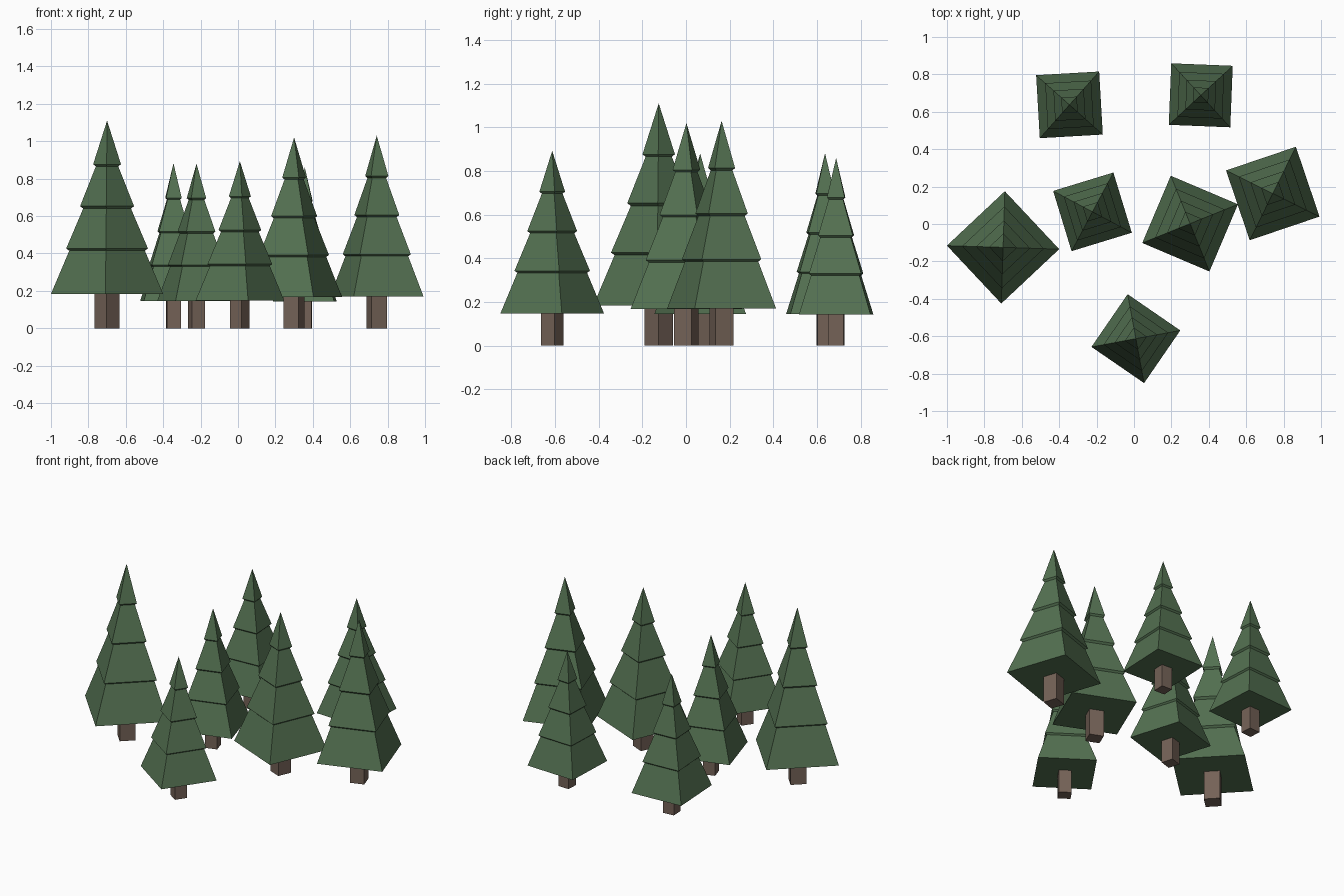
import bpy, bmesh, math

if "Cube" in bpy.data.objects:
    bpy.data.objects.remove(bpy.data.objects["Cube"])


def material(name, rgb):
    m = bpy.data.materials.new(name)
    m.diffuse_color = (*rgb, 1)
    m.use_nodes = True
    m.node_tree.nodes["Principled BSDF"].inputs["Base Color"].default_value = m.diffuse_color
    return m


GREEN = material("pine green", (0.088, 0.165, 0.083))
BROWN = material("bark brown", (0.175, 0.122, 0.095))

# Profiles (radius, height) for a tree one unit tall
TRUNK = [(0.0595, 0), (0.0595, 0.17)]
CROWN = [(0.2705, 0.165),
         (0.182, 0.374), (0.197, 0.384),
         (0.115, 0.577), (0.130, 0.588),
         (0.054, 0.780), (0.067, 0.790),
         (0, 1)]


def four_sided(name, profile, mat, x, y, h, angle):
    """Loft a profile around four corners, closed at both ends."""
    bm = bmesh.new()
    rings = []
    for r, z in profile:
        if r == 0:
            rings.append([bm.verts.new((0, 0, z * h))] * 4)
            continue
        rings.append([bm.verts.new((r * h * math.cos(k * math.pi / 2),
                                    r * h * math.sin(k * math.pi / 2), z * h))
                      for k in range(4)])
    for a, b in zip(rings, rings[1:]):
        for k in range(4):
            n = (k + 1) % 4
            quad = [a[k], a[n], b[n], b[k]]
            bm.faces.new(list(dict.fromkeys(quad)))
    bm.faces.new(rings[0][::-1])
    if profile[-1][0] > 0:
        bm.faces.new(rings[-1])
    bmesh.ops.recalc_face_normals(bm, faces=bm.faces[:])
    mesh = bpy.data.meshes.new(name)
    bm.to_mesh(mesh)
    bm.free()
    mesh.materials.append(mat)
    ob = bpy.data.objects.new(name, mesh)
    ob.location = (x, y, 0)
    ob.rotation_euler.z = math.radians(angle)
    bpy.context.collection.objects.link(ob)


# Trees: x, y, height, corner angle in degrees
TREES = [(-0.70, -0.125, 1.11, -1.8),
         (0.01, -0.613, 0.893, 10.5),
         (-0.222, 0.065, 0.88, -28),
         (0.30, 0.002, 1.02, 22),
         (0.742, 0.163, 1.03, -26.3),
         (-0.345, 0.637, 0.882, 48.3),
         (0.357, 0.688, 0.86, 42.7)]

for i, (x, y, h, a) in enumerate(TREES, 1):
    four_sided(f"trunk_{i}", TRUNK, BROWN, x, y, h, a)
    four_sided(f"crown_{i}", CROWN, GREEN, x, y, h, a)
